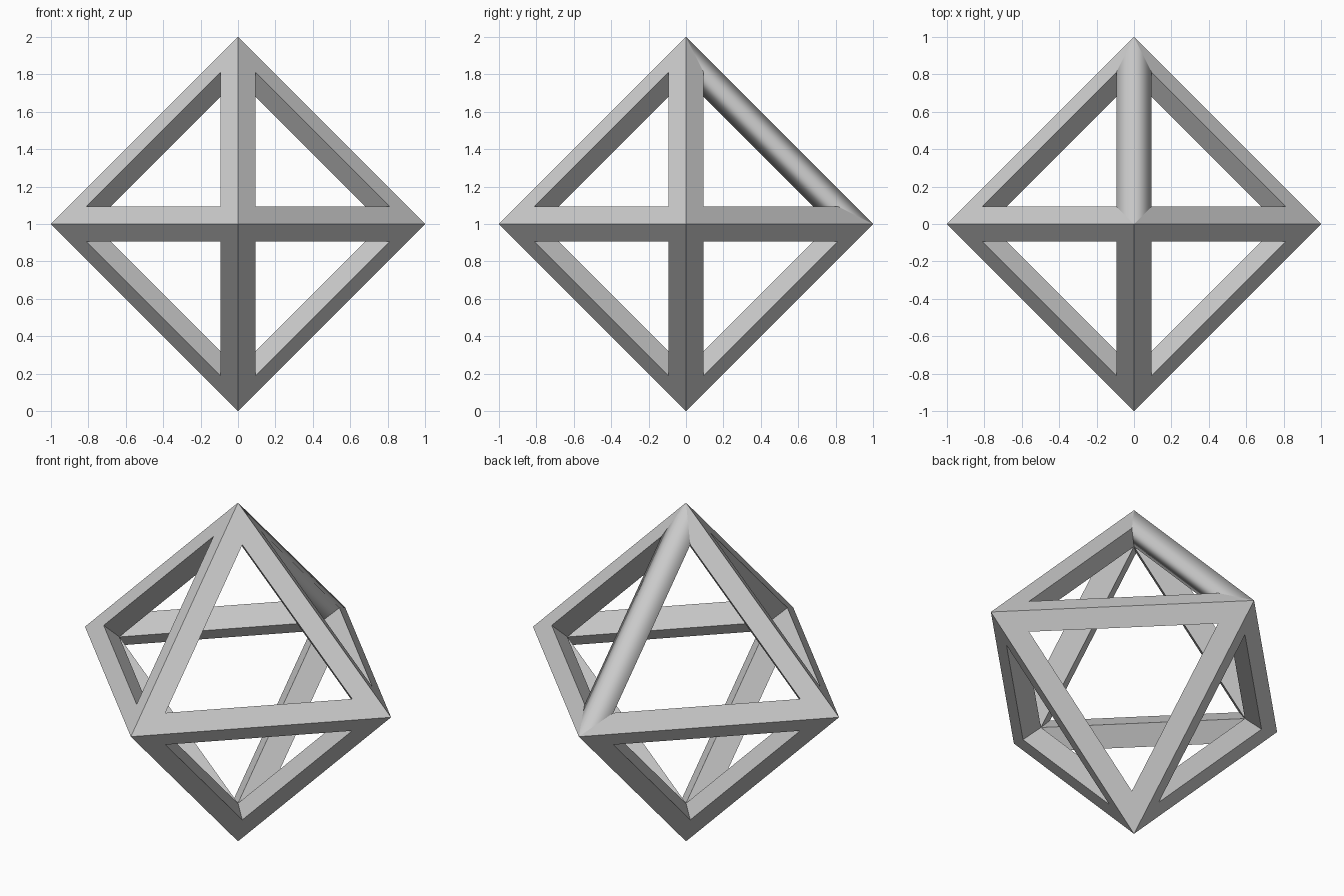
import bpy, bmesh
from mathutils import Vector
from itertools import product

if "Cube" in bpy.data.objects:
    bpy.data.objects.remove(bpy.data.objects["Cube"])

INSET = 0.094    # window corner, as a share of the face
INNER = 0.775    # inner corner distance from the centre
CENTRE = Vector((0, 0, 1))

bm = bmesh.new()

# Outer and inner corners of the octahedron, keyed by direction
outer, inner = {}, {}
for axis, sign in product(range(3), (1, -1)):
    d = Vector((0, 0, 0))
    d[axis] = sign
    outer[axis, sign] = bm.verts.new(CENTRE + d)
    inner[axis, sign] = bm.verts.new(CENTRE + d * INNER)

# Each triangular side becomes a flat border with bevelled window walls
for signs in product((1, -1), repeat=3):
    keys = list(enumerate(signs))
    corners = [outer[k].co for k in keys]
    middle = sum(corners, Vector()) / 3
    window = [bm.verts.new(c.lerp(middle, 3 * INSET)) for c in corners]
    for i in range(3):
        j = (i + 1) % 3
        a, b = keys[i], keys[j]
        strut = [
            bm.faces.new((outer[a], outer[b], window[j], window[i])),
            bm.faces.new((window[i], window[j], inner[b], inner[a])),
        ]
        # The upper back strut alone is smooth shaded
        for f in strut:
            f.smooth = {a, b} == {(1, 1), (2, 1)}

bmesh.ops.recalc_face_normals(bm, faces=bm.faces[:])
mesh = bpy.data.meshes.new("octahedron_frame")
bm.to_mesh(mesh)
bm.free()
frame = bpy.data.objects.new("octahedron_frame", mesh)
bpy.context.collection.objects.link(frame)
